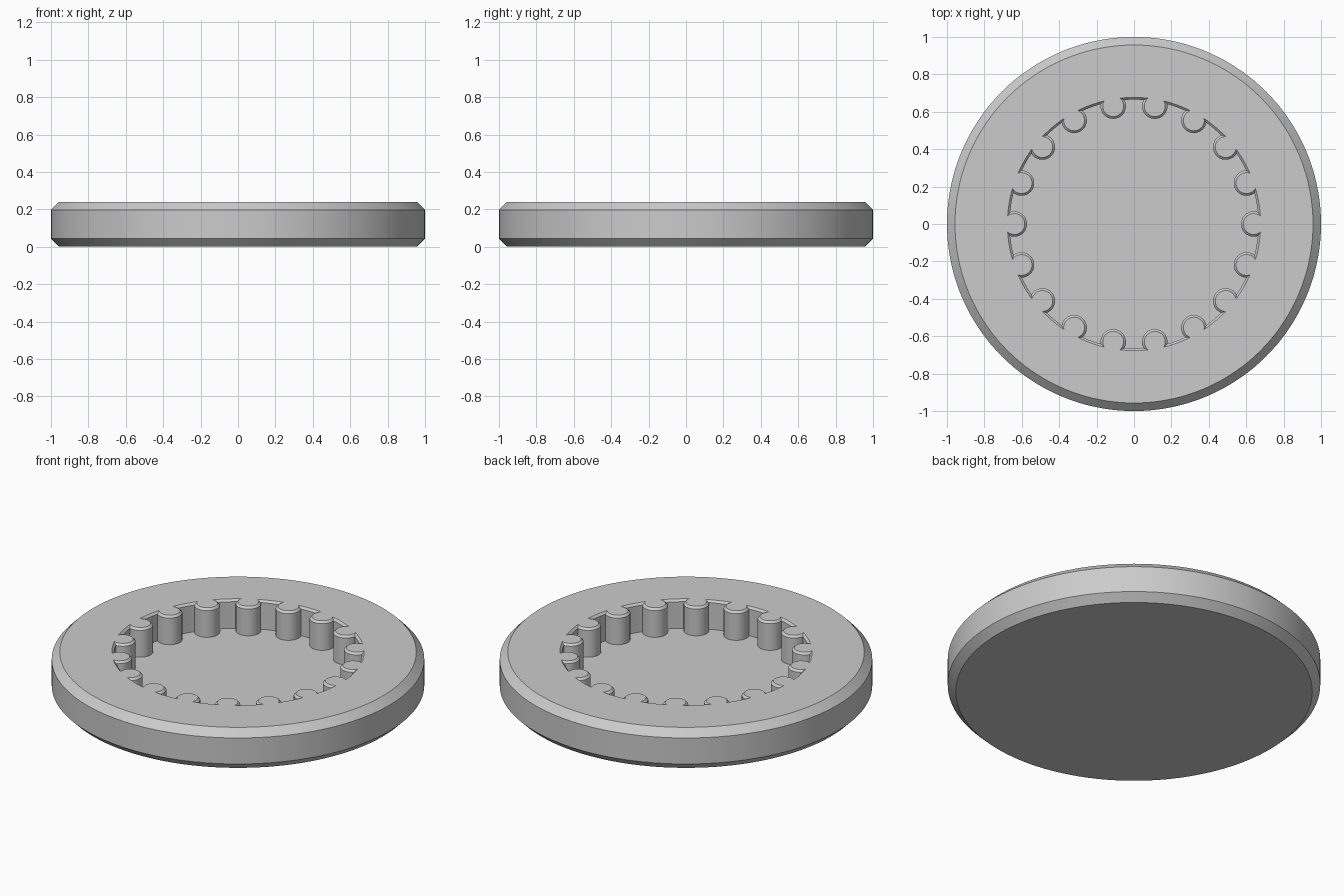
import bpy
import bmesh
from math import acos, asin, cos, sin, pi, radians

cube = bpy.data.objects.get("Cube")
if cube:
    bpy.data.objects.remove(cube, do_unlink=True)

HEIGHT, BEVEL, FLOOR = 0.24, 0.043, 0.07
TEETH, TOOTH_CENTRE = 18, 0.64
EDGE = 0.012

grey = bpy.data.materials.new("plain_grey")
grey.use_nodes = True
colour = (0.6, 0.6, 0.6, 1)
grey.diffuse_color = colour
grey.node_tree.nodes["Principled BSDF"].inputs["Base Color"].default_value = colour

bm = bmesh.new()


def circle(radius, z, count=144):
    return [bm.verts.new((radius * cos(2 * pi * i / count),
                          radius * sin(2 * pi * i / count), z)) for i in range(count)]


def toothed_outline(wall, radius, z, arc_steps=20, gap_steps=6):
    """Circular wall interrupted by round teeth pointing inward."""
    c = TOOTH_CENTRE
    sweep = acos((c * c + radius * radius - wall * wall) / (2 * c * radius))
    half = asin(radius * sin(sweep) / wall)
    pitch = 2 * pi / TEETH
    verts = []
    for tooth in range(TEETH):
        a = tooth * pitch
        for i in range(arc_steps + 1):
            t = sweep * (2 * i / arc_steps - 1)
            x, y = c - radius * cos(t), radius * sin(t)
            verts.append(bm.verts.new((x * cos(a) - y * sin(a),
                                       x * sin(a) + y * cos(a), z)))
        for i in range(1, gap_steps):
            g = a + half + (pitch - 2 * half) * i / gap_steps
            verts.append(bm.verts.new((wall * cos(g), wall * sin(g), z)))
    return verts


def skin(lower, upper):
    n = len(lower)
    for i in range(n):
        j = (i + 1) % n
        bm.faces.new((lower[i], lower[j], upper[j], upper[i]))


def rim_edges(ring):
    return [bm.edges.get((v, ring[i - 1])) for i, v in enumerate(ring)]


# Outer body with bevelled rims
rings = [circle(1 - BEVEL, 0), circle(1, BEVEL),
         circle(1, HEIGHT - BEVEL), circle(1 - BEVEL, HEIGHT)]
for low, high in zip(rings, rings[1:]):
    skin(low, high)
bm.faces.new(rings[0][::-1])

# Toothed pocket with a small bevel at its mouth
wall, tooth = 0.665, 0.068
mouth = toothed_outline(wall + EDGE, tooth - EDGE, HEIGHT)
shoulder = toothed_outline(wall, tooth, HEIGHT - EDGE)
base = toothed_outline(wall, tooth, FLOOR)
skin(mouth, shoulder)
skin(shoulder, base)
bm.faces.new(base)

# Flat top between rim and pocket
bmesh.ops.triangle_fill(bm, use_beauty=True, normal=(0, 0, 1),
                        edges=rim_edges(rings[-1]) + rim_edges(mouth))
bmesh.ops.recalc_face_normals(bm, faces=bm.faces[:])

mesh = bpy.data.meshes.new("toothed_disc")
bm.to_mesh(mesh)
bm.free()
mesh.materials.append(grey)
disc = bpy.data.objects.new("toothed_disc", mesh)
bpy.context.collection.objects.link(disc)
bpy.context.view_layer.objects.active = disc
disc.select_set(True)
bpy.ops.object.shade_smooth_by_angle(angle=radians(30))
